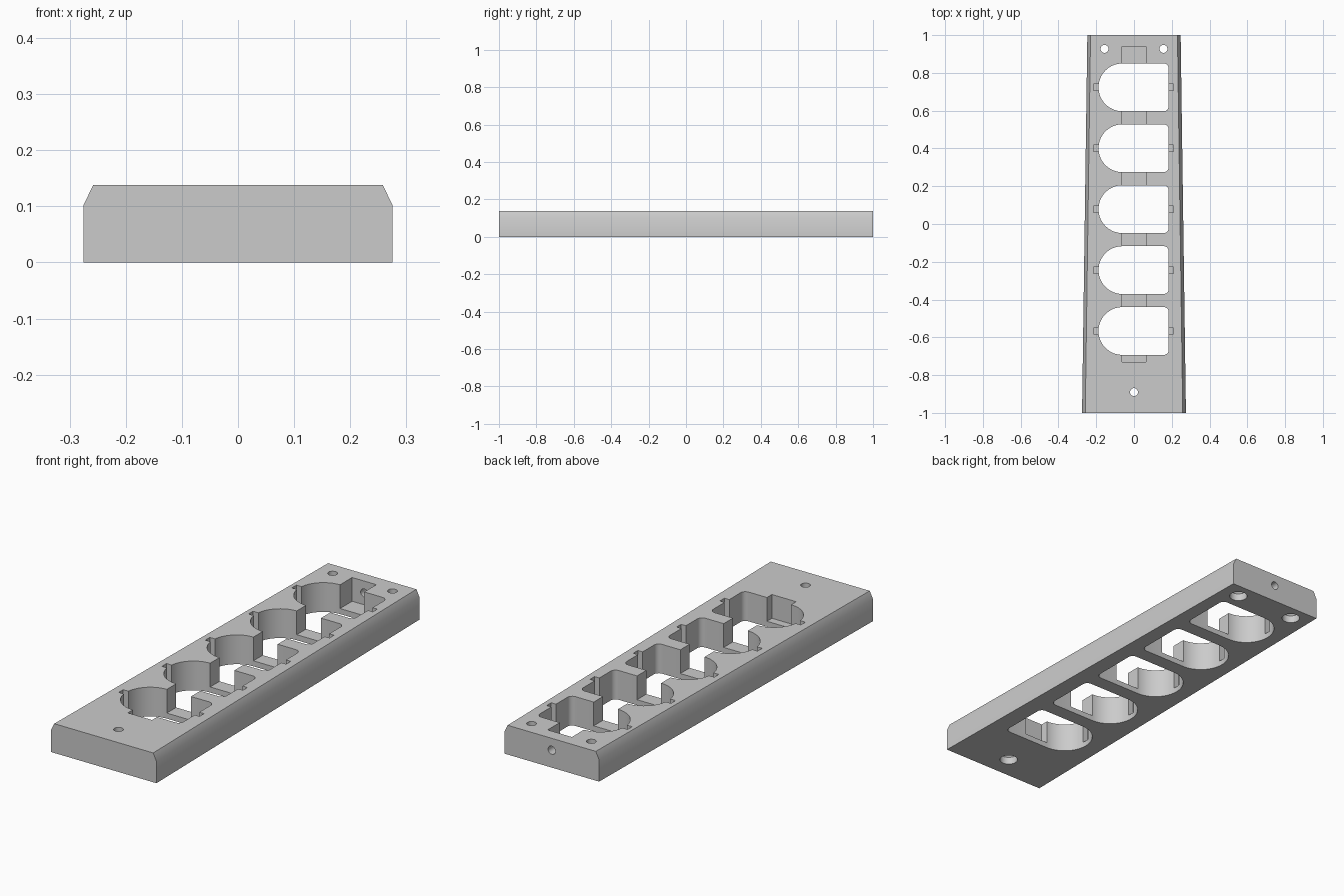
import bpy, bmesh, math
from mathutils import Matrix

cube = bpy.data.objects.get("Cube")
if cube:
    bpy.data.objects.remove(cube)

grey = bpy.data.materials.new("plain grey")
grey.use_nodes = True
colour = (0.6, 0.6, 0.6, 1)
grey.diffuse_color = colour
grey.node_tree.nodes["Principled BSDF"].inputs["Base Color"].default_value = colour

H = 0.138        # plate height
FLOOR = 0.026    # floor of the channel and side notches


def to_object(name, bm):
    bmesh.ops.recalc_face_normals(bm, faces=bm.faces)
    mesh = bpy.data.meshes.new(name)
    bm.to_mesh(mesh)
    bm.free()
    mesh.materials.append(grey)
    obj = bpy.data.objects.new(name, mesh)
    bpy.context.collection.objects.link(obj)
    return obj


def loft(name, rings):
    """Solid through rings of matching points."""
    bm = bmesh.new()
    loops = [[bm.verts.new(p) for p in ring] for ring in rings]
    for a, b in zip(loops, loops[1:]):
        for i in range(len(a)):
            j = (i + 1) % len(a)
            bm.faces.new((a[i], a[j], b[j], b[i]))
    bm.faces.new(loops[0])
    bm.faces.new(loops[-1])
    return to_object(name, bm)


def box(name, x0, x1, y0, y1, z0, z1):
    ring = [(x0, y0), (x1, y0), (x1, y1), (x0, y1)]
    return loft(name, [[(x, y, z) for x, y in ring] for z in (z0, z1)])


def arc(cx, cy, r, start, end, n):
    steps = [math.radians(start + (end - start) * i / n) for i in range(n + 1)]
    return [(cx + r * math.cos(a), cy + r * math.sin(a)) for a in steps]


def section(half, y):
    """Plate cross-section with chamfered top edges."""
    side = [(half, 0), (half, 0.103), (half - 0.017, H)]
    return [(x, y, z) for x, z in side] + [(-x, y, z) for x, z in reversed(side)]


# Tapered plate
plate = loft("tapered_plate", [section(0.275, -1), section(0.247, 1)])
cutters = []

# Shared central channel
cutters.append(box("channel_cutter", -0.063, 0.063, -0.73, 0.94, FLOOR, 0.2))

# Five D-shaped openings, each with a notch on both sides
R = 0.1265
for i in range(5):
    y = 0.7235 - 0.3225 * i
    outline = (arc(-0.0615, y, R, 90, 270, 32)
               + arc(0.158, y - R + 0.025, 0.025, 270, 360, 6)
               + arc(0.158, y + R - 0.025, 0.025, 0, 90, 6))
    cutters.append(box("notch_cutter", -0.214, 0.208, y - 0.017, y + 0.017, FLOOR, 0.2))
    cutters.append(loft("opening_cutter", [[(px, py, z) for px, py in outline] for z in (-0.1, 0.2)]))

# Screw holes, countersunk from below
for x, y in ((-0.156, 0.927), (0.156, 0.927), (0, -0.89)):
    steps = ((0.04, -0.1), (0.04, 0.035), (0.021, 0.055), (0.021, 0.2))
    cutters.append(loft("screw_cutter", [[(px, py, z) for px, py in arc(x, y, r, 0, 345, 23)]
                                         for r, z in steps]))

# Cable hole through the back end into the channel
cutters.append(loft("cable_cutter", [[(px, y, pz) for px, pz in arc(0, 0.082, 0.019, 0, 345, 23)]
                                     for y in (0.9, 1.1)]))

# Cut everything out of the plate
for cutter in cutters:
    mod = plate.modifiers.new(cutter.name, 'BOOLEAN')
    mod.operation = 'DIFFERENCE'
    mod.solver = 'EXACT'
    mod.object = cutter
bpy.context.view_layer.update()
graph = bpy.context.evaluated_depsgraph_get()
result = bpy.data.meshes.new_from_object(plate.evaluated_get(graph))
plate.modifiers.clear()
plate.data = result
for cutter in cutters:
    bpy.data.objects.remove(cutter)

# Smooth curves, sharp corners
bpy.ops.object.select_all(action='DESELECT')
plate.select_set(True)
bpy.context.view_layer.objects.active = plate
bpy.ops.object.shade_smooth_by_angle(angle=math.radians(30))
